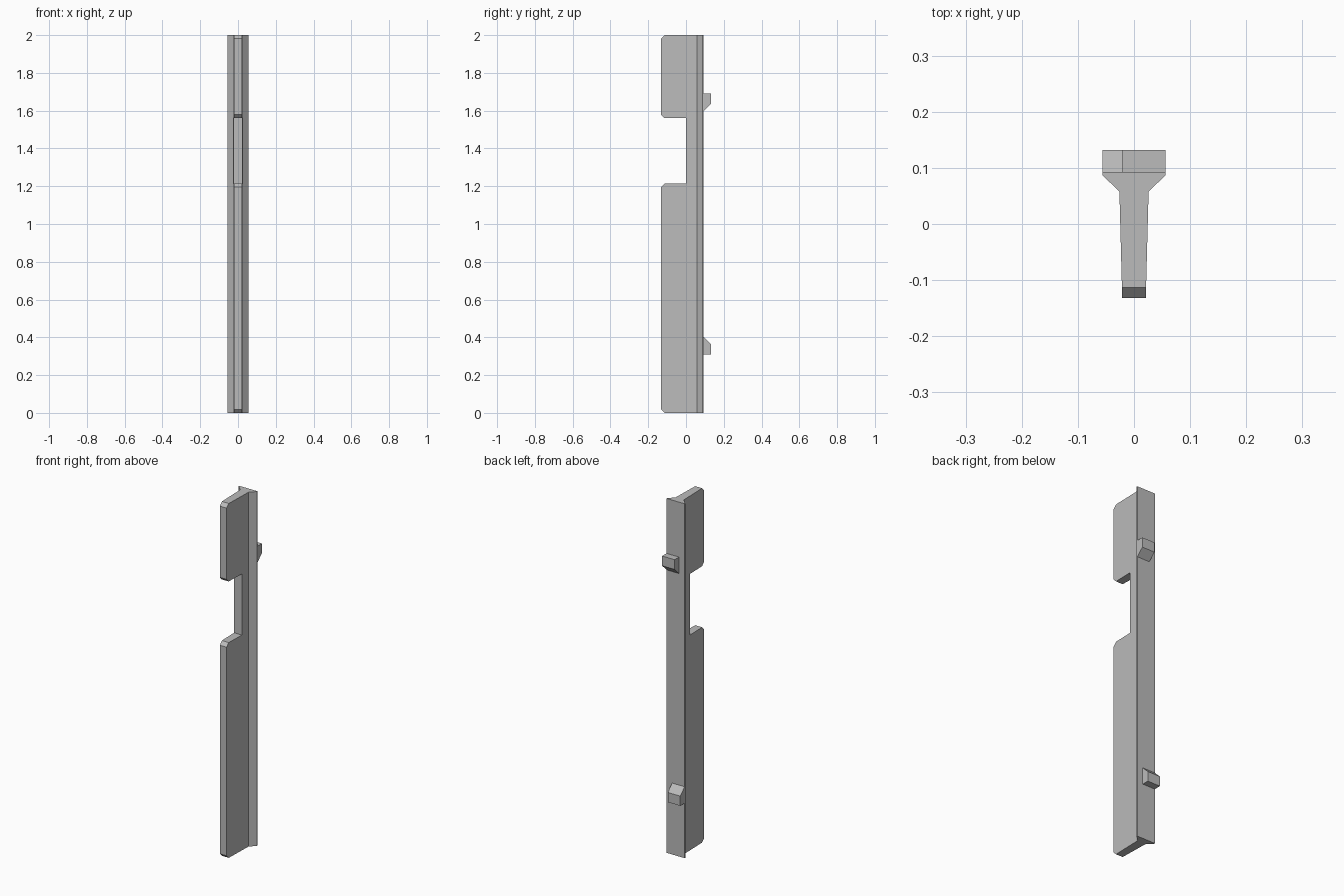
import bpy
import bmesh
from mathutils import Vector

cube = bpy.data.objects.get("Cube")
if cube:
    bpy.data.objects.remove(cube, do_unlink=True)

# Single plain grey
grey = bpy.data.materials.new("plain grey")
grey.use_nodes = True
colour = (0.5, 0.5, 0.5, 1)
grey.diffuse_color = colour
grey.node_tree.nodes["Principled BSDF"].inputs["Base Color"].default_value = colour


def prism(name, points, direction, shape=None):
    """Extrude a flat outline along a direction, then optionally reshape it."""
    bm = bmesh.new()
    face = bm.faces.new([bm.verts.new(p) for p in points])
    result = bmesh.ops.extrude_face_region(bm, geom=[face])
    moved = [v for v in result["geom"] if isinstance(v, bmesh.types.BMVert)]
    bmesh.ops.translate(bm, verts=moved, vec=Vector(direction))
    if shape:
        for v in bm.verts:
            shape(v)
    bmesh.ops.recalc_face_normals(bm, faces=bm.faces)
    mesh = bpy.data.meshes.new(name)
    bm.to_mesh(mesh)
    bm.free()
    mesh.materials.append(grey)
    obj = bpy.data.objects.new(name, mesh)
    bpy.context.collection.objects.link(obj)
    return obj


HEIGHT = 2.0
FRONT, NECK, BACK = -0.132, 0.058, 0.093
HALF_FRONT, HALF_NECK, HALF_BACK = 0.021, 0.026, 0.0565
NOTCH_Y, NOTCH_LOW, NOTCH_HIGH = 0.0, 1.215, 1.56
C = 0.019

# Back flange with bevelled front shoulders
half = [(HALF_NECK, NECK), (HALF_BACK, 0.087), (HALF_BACK, BACK)]
section = half + [(-x, y) for x, y in reversed(half)]
prism("back_flange", [(x, y, 0) for x, y in section], (0, 0, HEIGHT))


# Blade with chamfered corners and a notch, thinner towards the front
def taper(v):
    t = (v.co.y - FRONT) / (NECK - FRONT)
    v.co.x *= HALF_FRONT + (HALF_NECK - HALF_FRONT) * t


def chamfered_front(low, high):
    return [(FRONT + C, low), (FRONT, low + C),
            (FRONT, high - C), (FRONT + C, high)]


outline = ([(NECK, 0)] + chamfered_front(0, NOTCH_LOW)
           + [(NOTCH_Y, NOTCH_LOW), (NOTCH_Y, NOTCH_HIGH)]
           + chamfered_front(NOTCH_HIGH, HEIGHT) + [(NECK, HEIGHT)])
prism("notched_blade", [(-1, y, z) for y, z in outline], (2, 0, 0), taper)

# Two back hooks, mirrored in height and offset to opposite sides
hook = [(BACK, 0.31), (0.132, 0.31), (0.132, 0.365), (BACK, 0.403)]
WIDTH = 0.078
prism("lower_hook", [(-HALF_BACK, y, z) for y, z in hook], (WIDTH, 0, 0))
prism("upper_hook", [(HALF_BACK, y, HEIGHT - z) for y, z in hook], (-WIDTH, 0, 0))
